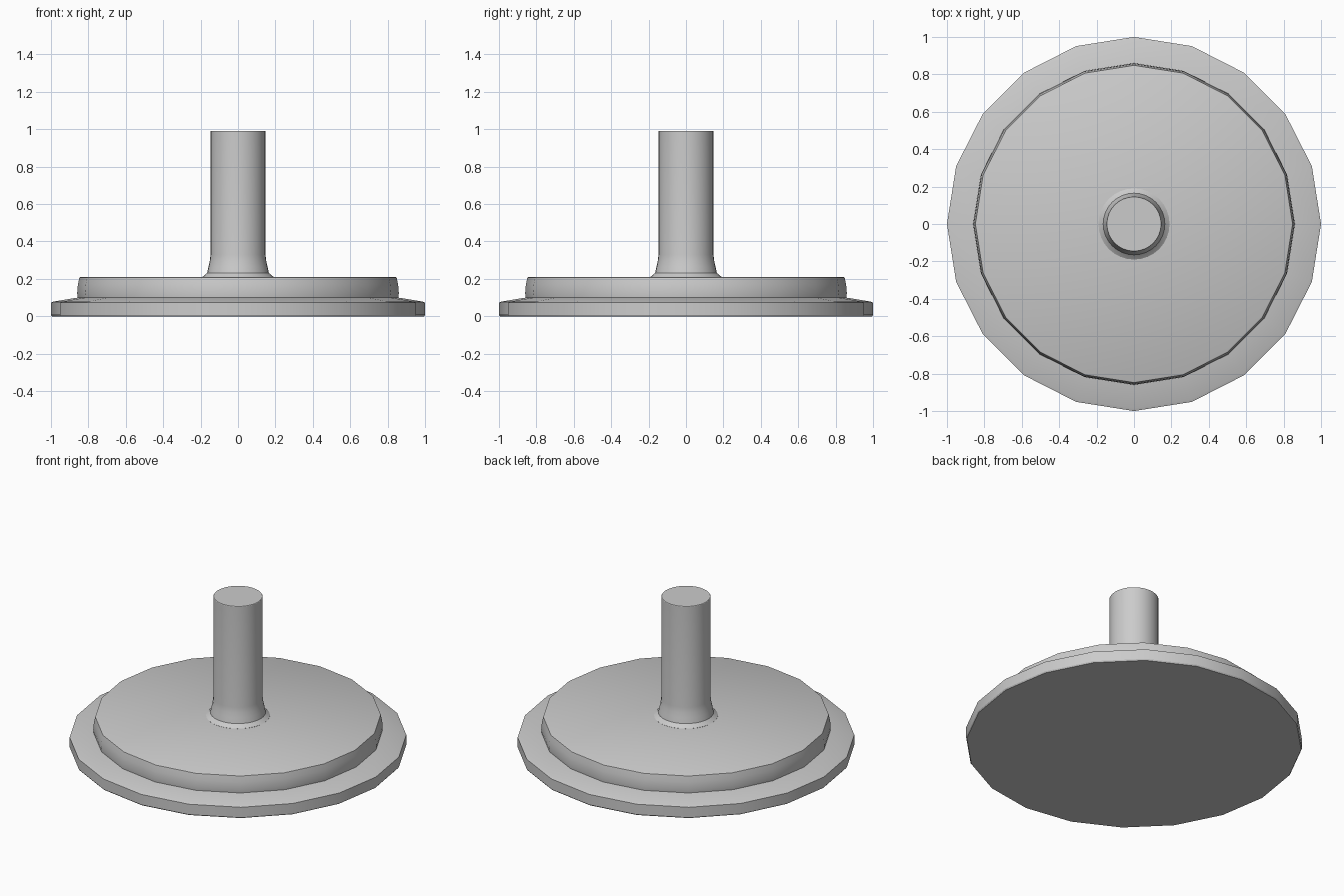
import bpy, bmesh, math

if "Cube" in bpy.data.objects:
    bpy.data.objects.remove(bpy.data.objects["Cube"])


def lathe(name, profile, sides):
    """Spin an (r, z) profile around z; end points get flat caps."""
    bm = bmesh.new()
    rings = []
    for r, z in profile:
        rings.append([bm.verts.new((r * math.cos(2 * math.pi * i / sides),
                                    r * math.sin(2 * math.pi * i / sides), z))
                      for i in range(sides)])
    for a, b in zip(rings, rings[1:]):
        for i in range(sides):
            j = (i + 1) % sides
            bm.faces.new((a[i], a[j], b[j], b[i]))
    bm.faces.new(rings[0][::-1])
    bm.faces.new(rings[-1])
    mesh = bpy.data.meshes.new(name)
    bm.to_mesh(mesh)
    bm.free()
    obj = bpy.data.objects.new(name, mesh)
    bpy.context.collection.objects.link(obj)
    bpy.ops.object.select_all(action='DESELECT')
    obj.select_set(True)
    bpy.context.view_layer.objects.active = obj
    bpy.ops.object.shade_smooth_by_angle(angle=math.radians(30))
    return obj


# Stepped twenty-sided base: sloped rim and raised disc
lathe("base_plate", [(0.995, 0), (1.0, 0.008), (1.0, 0.073), (0.985, 0.079),
                     (0.857, 0.10), (0.86, 0.125), (0.856, 0.17),
                     (0.848, 0.207), (0.842, 0.21)], 20)

# Upright post with a flared foot blending into the base
lathe("post", [(0.19, 0.205), (0.19, 0.211), (0.178, 0.22), (0.165, 0.232),
               (0.158, 0.265), (0.151, 0.295), (0.147, 0.33),
               (0.147, 0.988), (0.145, 0.991)], 32)
